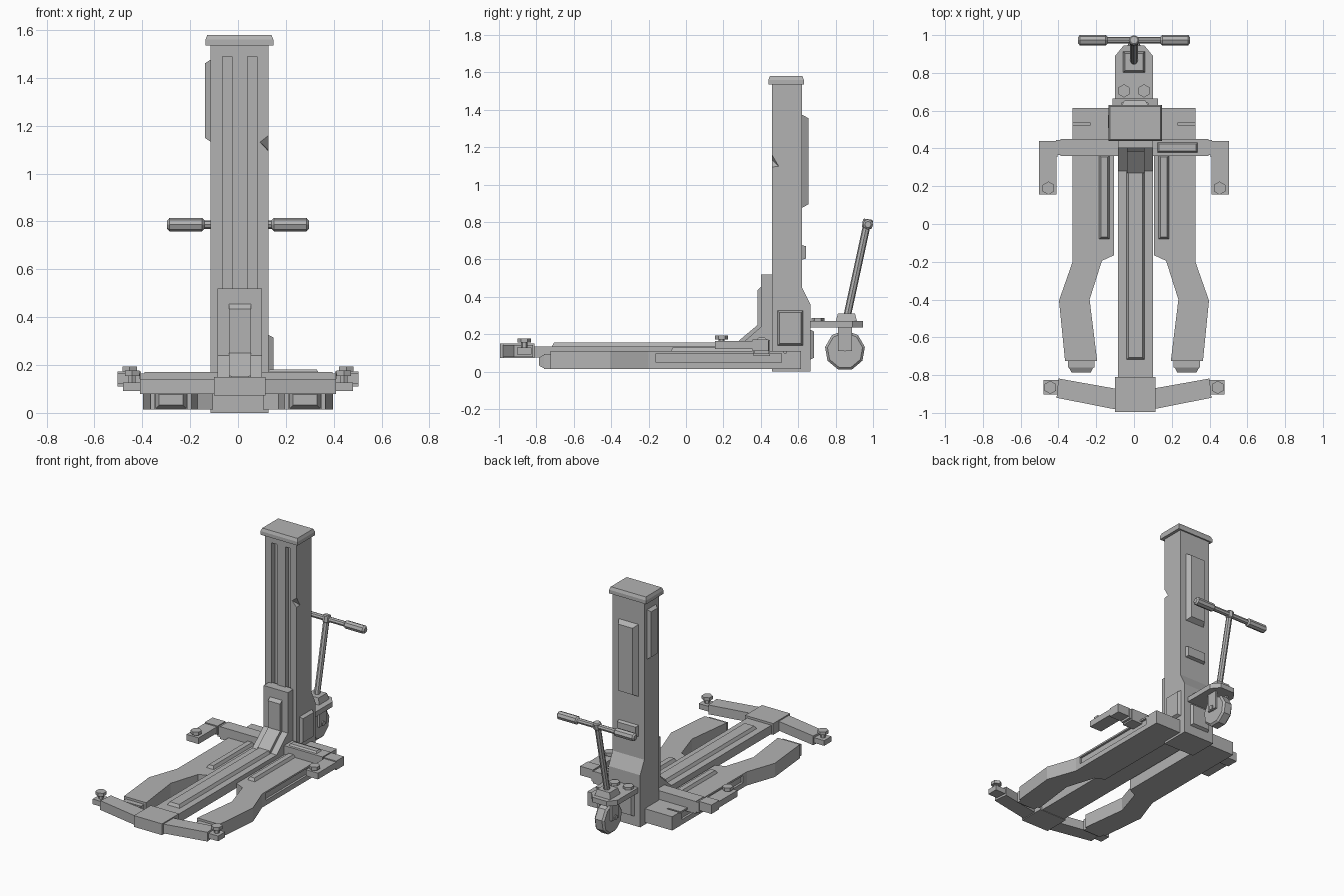
import bpy, bmesh, math
from mathutils import Vector

cube = bpy.data.objects.get("Cube")
if cube:
    bpy.data.objects.remove(cube, do_unlink=True)

grey = bpy.data.materials.new("plain_grey")
grey.use_nodes = True
grey.diffuse_color = (0.45, 0.45, 0.45, 1)
grey.node_tree.nodes["Principled BSDF"].inputs["Base Color"].default_value = grey.diffuse_color


def finish(name, bm):
    bmesh.ops.recalc_face_normals(bm, faces=bm.faces)
    mesh = bpy.data.meshes.new(name)
    bm.to_mesh(mesh)
    bm.free()
    mesh.materials.append(grey)
    ob = bpy.data.objects.new(name, mesh)
    bpy.context.collection.objects.link(ob)
    return ob


def box(name, x, y, z, taper=None, inset=0.02):
    """Box from ranges; taper such as '+y' insets the face on that side."""
    bm = bmesh.new()
    bmesh.ops.create_cube(bm, size=1)
    size = Vector((x[1] - x[0], y[1] - y[0], z[1] - z[0]))
    mid = Vector((sum(x), sum(y), sum(z))) / 2
    for v in bm.verts:
        sign = v.co * 2
        half = size / 2
        if taper:
            axis = "xyz".index(taper[1])
            if sign[axis] * (1 if taper[0] == "+" else -1) > 0:
                for i in range(3):
                    if i != axis:
                        half[i] -= inset
        v.co = mid + Vector([sign[i] * half[i] for i in range(3)])
    return finish(name, bm)


def prism(name, points, axis, lo, hi):
    """Extrude an outline along x (points are y, z) or z (points are x, y)."""
    bm = bmesh.new()
    place = (lambda p: (lo, p[0], p[1])) if axis == "x" else (lambda p: (p[0], p[1], lo))
    face = bm.faces.new([bm.verts.new(place(p)) for p in points])
    ext = bmesh.ops.extrude_face_region(bm, geom=[face])
    move = Vector((hi - lo, 0, 0) if axis == "x" else (0, 0, hi - lo))
    bmesh.ops.translate(bm, vec=move, verts=[g for g in ext["geom"] if isinstance(g, bmesh.types.BMVert)])
    return finish(name, bm)


def rod(name, start, end, r, sides=8, bevel=0):
    start, end = Vector(start), Vector(end)
    bm = bmesh.new()
    bmesh.ops.create_cone(bm, cap_ends=True, segments=sides, radius1=r, radius2=r, depth=(end - start).length)
    ob = finish(name, bm)
    ob.location = (start + end) / 2
    ob.rotation_euler = (end - start).to_track_quat("Z", "Y").to_euler()
    if bevel:
        mod = ob.modifiers.new("bevel", "BEVEL")
        mod.width, mod.segments = bevel, 1
        mod.limit_method, mod.angle_limit = "ANGLE", math.radians(60)
    return ob


def cut(target, cutter):
    cutter.hide_render = True
    mod = target.modifiers.new("cut", "BOOLEAN")
    mod.operation, mod.solver, mod.object = "DIFFERENCE", "EXACT", cutter
    bpy.context.view_layer.update()
    result = bpy.data.meshes.new_from_object(target.evaluated_get(bpy.context.evaluated_depsgraph_get()))
    target.modifiers.clear()
    target.data = result
    bpy.data.objects.remove(cutter, do_unlink=True)


def bolt(name, x, y, z, top):
    rod(name + "_shank", (x, y, z - 0.01), (x, y, top), 0.017, 6)
    rod(name + "_head", (x, y, top - 0.022), (x, y, top), 0.035, 6)


# Column with two front channels and a chipped edge
column = prism("column", [(0.46, 0), (0.665, 0), (0.665, 0.36), (0.62, 0.45), (0.62, 1.55), (0.46, 1.55)],
               "x", -0.115, 0.127)
for x in (-0.045, 0.06):
    cut(column, box("channel_cutter", (x - 0.02, x + 0.02), (0.4, 0.495), (0.48, 1.49)))
chip = box("chip_cutter", (-0.05, 0.05), (-0.05, 0.05), (-0.05, 0.05))
chip.location = (0.16, 0.43, 1.13)
chip.rotation_euler = (0.6, 0.6, 0.8)
cut(column, chip)

# Column cap with sloped edges
box("cap_lower", (-0.136, 0.148), (0.44, 0.63), (1.535, 1.56))
box("cap_upper", (-0.136, 0.148), (0.44, 0.63), (1.56, 1.58), "+z", 0.008)

# Column panels
box("column_back_panel", (-0.075, 0.085), (0.61, 0.655), (0.87, 1.38), "+y", 0.025)
box("column_back_bar", (-0.075, 0.085), (0.61, 0.642), (0.595, 0.68), "+y", 0.01)
box("base_back_panel", (-0.075, 0.085), (0.655, 0.685), (0.06, 0.23), "+y", 0.015)
box("column_right_panel", (-0.137, -0.11), (0.49, 0.595), (1.13, 1.48), "-x", 0.018)
box("base_left_panel", (0.12, 0.148), (0.485, 0.63), (0.135, 0.33), "+x", 0.015)

# Front brace and its raised rib
prism("front_brace", [(0.47, 0.09), (0.47, 0.52), (0.402, 0.52), (0.402, 0.24), (0.28, 0.135), (0.28, 0.09)],
      "x", -0.086, 0.1)
prism("brace_rib", [(0.42, 0.2), (0.42, 0.46), (0.402, 0.455), (0.383, 0.435), (0.383, 0.25), (0.27, 0.155),
                    (0.27, 0.12)], "x", -0.038, 0.055)

# Central beam, raised strip and front block
box("center_beam", (-0.086, 0.1), (-0.83, 0.47), (0.075, 0.135))
box("beam_strip", (-0.042, 0.058), (-0.72, 0.3), (0.13, 0.155), "+z", 0.014)
box("front_block", (-0.1, 0.115), (-0.995, -0.81), (0.072, 0.15))

# Rear crossbeam
box("rear_crossbeam", (-0.39, 0.395), (0.36, 0.45), (0.085, 0.17))
box("crossbeam_panel", (0.12, 0.34), (0.375, 0.435), (0.165, 0.182), "+z", 0.012)

for s, side in ((-1, "right"), (1, "left")):
    def span(a, b):
        return (min(s * a, s * b), max(s * a, s * b))

    # Bent floor leg with a side recess
    outline = [(0.325, 0.615), (0.325, -0.2), (0.397, -0.405), (0.365, -0.725), (0.195, -0.725),
               (0.235, -0.4), (0.17, -0.195), (0.105, -0.165), (0.105, 0.615)]
    leg = prism(side + "_leg", [(s * x, y) for x, y in outline], "z", 0.015, 0.11)
    cut(leg, box("recess_cutter", span(0.31, 0.4), (-0.16, 0.51), (0.05, 0.098)))
    for y in (0.53,):
        cut(leg, box("slot_cutter", span(0.23, 0.33), (y - 0.006, y + 0.006), (0.1, 0.2)))
    box(side + "_leg_rib", span(0.125, 0.19), (-0.085, 0.37), (0.1, 0.13), "+z", 0.015)
    box(side + "_leg_collar", span(0.21, 0.35), (-0.76, -0.72), (0.015, 0.095))
    box(side + "_leg_tip", span(0.215, 0.345), (-0.785, -0.76), (0.018, 0.09), "-y", 0.014)

    # Swept front arm with foot and bolt
    arm = [(0.08, -0.985), (0.41, -0.92), (0.4, -0.818), (0.08, -0.875)]
    prism(side + "_front_arm", [(s * x, y) for x, y in arm], "z", 0.078, 0.142)
    box(side + "_front_pad", span(0.39, 0.48), (-0.903, -0.825), (0.092, 0.128))
    bolt(side + "_front_bolt", s * 0.443, -0.865, 0.125, 0.177)

    # Rear outrigger with sleeve, pad and bolt
    box(side + "_sleeve", span(0.385, 0.412), (0.365, 0.445), (0.095, 0.165))
    box(side + "_outrigger_mount", span(0.405, 0.503), (0.355, 0.44), (0.11, 0.172))
    box(side + "_outrigger", span(0.41, 0.503), (0.155, 0.37), (0.122, 0.165))
    bolt(side + "_outrigger_bolt", s * 0.453, 0.19, 0.15, 0.194)

    # Bracket bolts, wheel fork and handle grips
    bolt(side + "_bracket_bolt", s * 0.053, 0.705, 0.26, 0.288)
    box(side + "_wheel_fork", span(0.04, 0.055), (0.812, 0.888), (0.11, 0.25))
    rod(side + "_grip", (s * 0.14, 0.973, 0.787), (s * 0.296, 0.973, 0.787), 0.028, 8, 0.01)

# Rear bracket, wheel and pull handle
prism("bracket_plate", [(-0.1, 0.65), (0.1, 0.65), (0.1, 0.89), (0.055, 0.945), (-0.055, 0.945), (-0.1, 0.89)],
      "z", 0.235, 0.27)
box("handle_socket", (-0.06, 0.06), (0.8, 0.915), (0.265, 0.312), "+z", 0.012)
rod("wheel", (-0.038, 0.85, 0.113), (0.038, 0.85, 0.113), 0.108, 9, 0.012)
rod("axle", (-0.062, 0.85, 0.125), (0.062, 0.85, 0.125), 0.018, 6)
rod("handle_pole", (0, 0.86, 0.29), (0, 0.968, 0.79), 0.02, 8)
rod("handle_hub", (0, 0.966, 0.765), (0, 0.974, 0.815), 0.027, 8, 0.006)
rod("handle_bar", (-0.15, 0.973, 0.787), (0.15, 0.973, 0.787), 0.018, 8)
